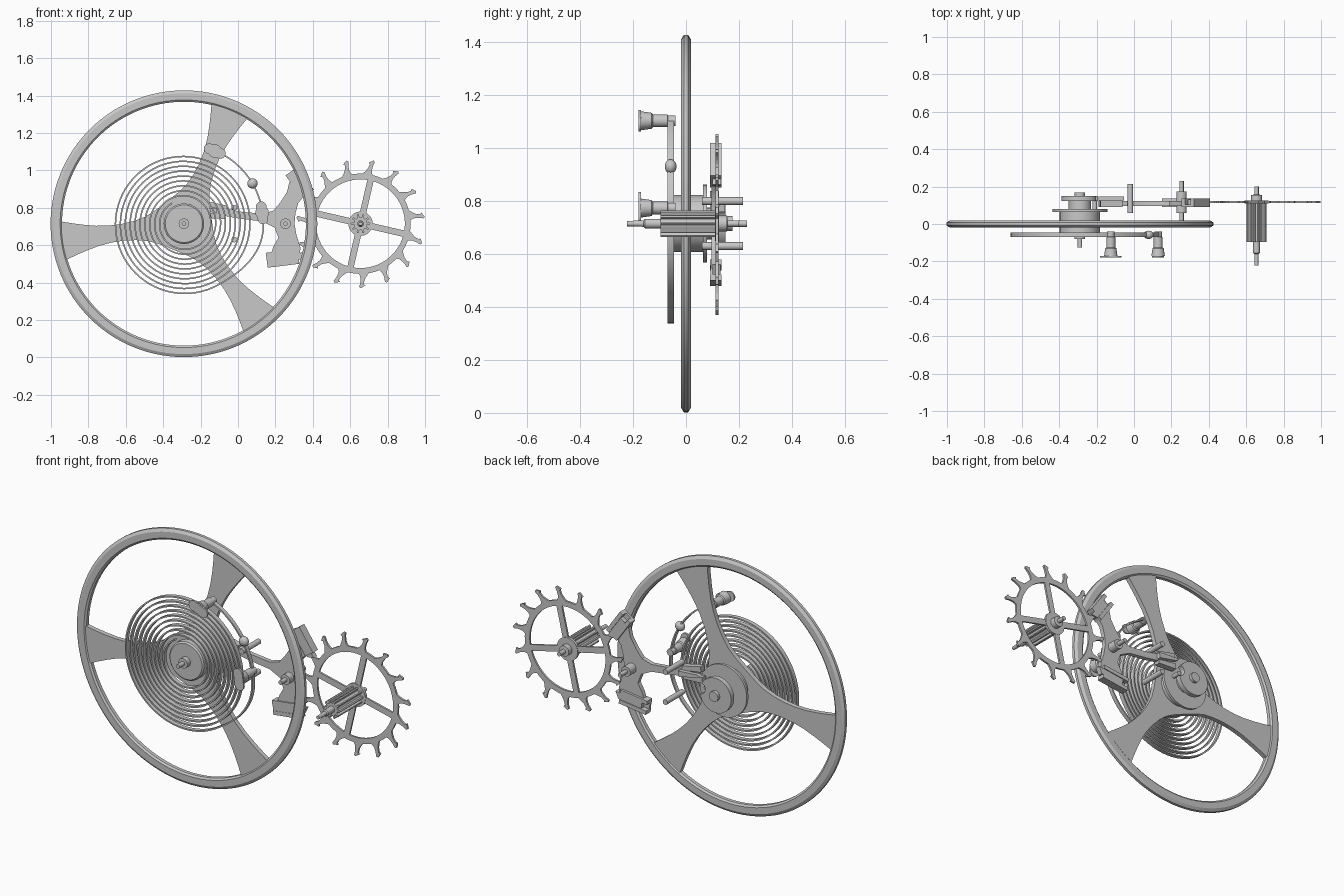
import bpy, bmesh, math
from math import cos, sin, radians, pi

if "Cube" in bpy.data.objects:
    bpy.data.objects.remove(bpy.data.objects["Cube"])

steel = bpy.data.materials.new("steel_grey")
steel.diffuse_color = (0.58, 0.58, 0.58, 1)
steel.use_nodes = True
steel.node_tree.nodes["Principled BSDF"].inputs["Base Color"].default_value = steel.diffuse_color

BX, CZ = -0.289, 0.715      # balance axis; all three axes share one height
FX, EX = 0.254, 0.655       # fork axis, escape wheel axis


def finish(name, bm, smooth=True):
    bmesh.ops.recalc_face_normals(bm, faces=bm.faces)
    me = bpy.data.meshes.new(name)
    bm.to_mesh(me)
    bm.free()
    me.materials.append(steel)
    ob = bpy.data.objects.new(name, me)
    bpy.context.collection.objects.link(ob)
    if smooth:
        bpy.ops.object.select_all(action='DESELECT')
        ob.select_set(True)
        bpy.context.view_layer.objects.active = ob
        bpy.ops.object.shade_smooth_by_angle(angle=radians(30))
    return ob


def lathe(name, x, z, prof, n=48, closed=False):
    """Turn (radius, y) points about an axis along y."""
    bm = bmesh.new()
    rings = [[bm.verts.new((x + r * cos(2 * pi * i / n), y, z + r * sin(2 * pi * i / n)))
              for i in range(n)] for r, y in prof]
    pairs = list(zip(rings, rings[1:]))
    if closed:
        pairs.append((rings[-1], rings[0]))
    else:
        bm.faces.new(rings[0])
        bm.faces.new(rings[-1])
    for a, b in pairs:
        for i in range(n):
            j = (i + 1) % n
            bm.faces.new((a[i], a[j], b[j], b[i]))
    return finish(name, bm)


def rod(name, x, z, r, y0, y1, n=24):
    return lathe(name, x, z, [(r, y0), (r, y1)], n)


def add_prism(bm, pts, y0, y1):
    a = [bm.verts.new((x, y0, z)) for x, z in pts]
    b = [bm.verts.new((x, y1, z)) for x, z in pts]
    bm.faces.new(a)
    bm.faces.new(b[::-1])
    for i in range(len(pts)):
        j = (i + 1) % len(pts)
        bm.faces.new((a[i], a[j], b[j], b[i]))


def prism(name, pts, y0, y1, smooth=True):
    bm = bmesh.new()
    add_prism(bm, pts, y0, y1)
    return finish(name, bm, smooth)


def place(pts, x, z, deg):
    """Rotate outline points and move them to (x, z)."""
    c, s = cos(radians(deg)), sin(radians(deg))
    return [(x + u * c - v * s, z + u * s + v * c) for u, v in pts]


def bar(l, w):
    return [(-l / 2, -w / 2), (l / 2, -w / 2), (l / 2, w / 2), (-l / 2, w / 2)]


def polar(x, z, r, deg):
    return x + r * cos(radians(deg)), z + r * sin(radians(deg))


# Balance wheel: bevelled rim with a small inner lip
lathe("balance_rim", BX, CZ, [(0.652, -0.010), (0.662, -0.018), (0.697, -0.018), (0.713, -0.008),
      (0.713, 0.008), (0.697, 0.018), (0.662, 0.018), (0.652, 0.010)], 128, True)

# Three flared spokes as one plate
edge = [(0.12, 0.104), (0.15, 0.088), (0.2, 0.066), (0.26, 0.052), (0.33, 0.045), (0.4, 0.046),
        (0.47, 0.055), (0.54, 0.071), (0.6, 0.088), (0.664, 0.108)]
spokes = []
for a in (68, 188, 308):
    spokes += place([(r, -w) for r, w in edge] + [(r, w) for r, w in edge[::-1]], BX, CZ, a)
prism("balance_spokes", spokes, -0.013, 0.013)

# Balance hub, flange and staff
lathe("balance_hub", BX, CZ, [(0.1, -0.052), (0.108, -0.045), (0.108, 0.065), (0.147, 0.065),
      (0.147, 0.08), (0.05, 0.08), (0.05, 0.1)])
lathe("balance_staff", BX, CZ, [(0.012, -0.125), (0.012, -0.08), (0.028, -0.08), (0.028, 0.168),
      (0.012, 0.168)], 24)

# Roller disc with a crescent notch facing the fork, and its impulse pin
roller = [polar(BX, CZ, 0.098, 10 + d) for d in range(20, 341, 8)]
roller += [polar(BX + 0.098 * cos(radians(10)), CZ + 0.098 * sin(radians(10)), 0.033, d)
           for d in range(270, 109, -20)]
prism("roller", roller, 0.122, 0.15)
rod("roller_step", BX, CZ, 0.06, 0.08, 0.125, 32)
rod("impulse_pin", *polar(BX, CZ, 0.08, 10), 0.012, 0.08, 0.125, 16)

# Hairspring: spiral ribbon with a raised outer arc
path = []
START = -60 - 360 * 9.5
for i in range(int(360 * 9.5 / 5) + 1):
    th = START + 5 * i
    path.append((0.375 + 0.0262 * (th + 60) / 360, th))
for th in range(-55, 66, 5):
    t = min(1, (th + 60) / 55)
    path.append((0.375 + 0.05 * t * t * (3 - 2 * t), th))
bm = bmesh.new()
loops = []
for r, th in path:
    loops.append([bm.verts.new((p[0], y, p[1])) for p, y in
                  [(polar(BX, CZ, r + dr, th), y) for dr, y in
                   ((-0.004, -0.07), (0.004, -0.07), (0.004, -0.046), (-0.004, -0.046))]])
for a, b in zip(loops, loops[1:]):
    for k in range(4):
        m = (k + 1) % 4
        bm.faces.new((a[k], a[m], b[m], b[k]))
bm.faces.new(loops[0])
bm.faces.new(loops[-1])
finish("hairspring", bm)

# Bead on the outer arc
bx, bz = polar(BX, CZ, 0.425, 30.5)
lathe("spring_bead", bx, bz, [(0.027 * sin(radians(d)) + 0.0005, -0.058 - 0.022 * cos(radians(d)))
                              for d in range(0, 181, 15)], 24)

# Two studs holding the spring: tapered post with a pill-shaped head
for name, r, ang in (("spring_stud_upper", 0.422, 67), ("spring_stud_side", 0.422, 8)):
    x, z = polar(BX, CZ, r, ang)
    lathe(name, x, z, [(0.02, -0.04), (0.02, -0.068), (0.024, -0.07), (0.024, -0.125),
                       (0.03, -0.13), (0.036, -0.172)], 24)
    pill = [(0.033 + 0.028 * cos(radians(d)), 0.028 * sin(radians(d))) for d in range(-90, 91, 15)]
    pill += [(-u, -v) for u, v in pill]
    prism(name + "_head", place(pill, x, z, ang + 90), -0.18, -0.17)

# Banking pins
for s, z in (("upper", 0.80), ("lower", 0.63)):
    rod("banking_pin_" + s, -0.02, z, 0.015, 0.06, 0.215)

# Pallet fork: lever and curved anchor
fork = [(-0.09, 0.805), (0.01, 0.78), (0.13, 0.768), (0.19, 0.785), (0.227, 0.83), (0.262, 0.885),
        (0.275, 0.94), (0.34, 0.875), (0.35, 0.86), (0.322, 0.825), (0.307, 0.77), (0.302, 0.715),
        (0.313, 0.652), (0.334, 0.588), (0.33, 0.545), (0.17, 0.535), (0.19, 0.594),
        (0.216, 0.64), (0.195, 0.695), (0.13, 0.727), (0.01, 0.742), (-0.09, 0.76)]
prism("fork_body", fork, 0.097, 0.122)

# Fork horns and guard dart
horns = [(0.05, -0.036), (0.05, 0.036), (-0.07, 0.046), (-0.07, 0.014), (0, 0.014),
         (0, -0.014), (-0.07, -0.014), (-0.07, -0.046)]
prism("fork_horns", place(horns, -0.115, 0.783, -8), 0.09, 0.125, False)
prism("guard_dart", place([(0.06, -0.016), (0.06, 0.016), (-0.06, 0.008), (-0.075, 0),
                           (-0.06, -0.008)], -0.115, 0.783, -8), 0.125, 0.148, False)

# Slotted pallet blocks with their stones
for name, x, z, a, l in (("pallet_upper", 0.33, 0.935, -55, 0.15),
                         ("pallet_lower", 0.238, 0.53, 7, 0.17)):
    for s in (-1, 1):
        prism(name + "_jaw", place([(u, v + s * 0.029) for u, v in bar(l, 0.022)], x, z, a),
              0.09, 0.135, False)
    prism(name + "_floor", place(bar(l, 0.05), x, z, a), 0.092, 0.105, False)
    prism(name + "_stone", place([(-l * 0.3, -0.018), (l * 0.55, -0.018), (l * 0.68, 0.018),
                                  (-l * 0.3, 0.018)], x, z, a), 0.1, 0.13, False)

# Fork staff
lathe("fork_staff", FX, CZ, [(0.012, 0.015), (0.012, 0.06), (0.028, 0.06), (0.028, 0.175),
                             (0.012, 0.175), (0.012, 0.23)], 24)

# Escape wheel: ring, four spokes, fifteen hooked teeth
EY0, EY1 = 0.112, 0.123
lathe("escape_ring", EX, CZ, [(0.237, EY0), (0.268, EY0), (0.268, EY1), (0.237, EY1)], 90, True)
bm = bmesh.new()
for a in (77, 167):
    add_prism(bm, place(bar(0.48, 0.034), EX, CZ, a), EY0, EY1)
finish("escape_spokes", bm, False)
rod("escape_hub", EX, CZ, 0.065, EY0 - 0.002, EY1 + 0.002, 40)
tooth = [(0.255, 11), (0.268, 9.5), (0.283, 6.5), (0.3, 4.2), (0.323, 3), (0.33, 4.5),
         (0.345, 0.3), (0.338, -1.2), (0.315, -0.2), (0.295, 0), (0.28, -0.5), (0.268, -2), (0.255, -3)]
bm = bmesh.new()
for k in range(15):
    add_prism(bm, [polar(EX, CZ, r, d + 6 + 24 * k) for r, d in tooth], EY0, EY1)
finish("escape_teeth", bm, False)

# Escape pinion with ten leaves, and its staff
leaf = [(0.034, -14), (0.036, -8), (0.049, -7), (0.053, 0), (0.049, 7), (0.036, 8), (0.034, 14)]
prism("escape_pinion", [polar(EX, CZ, r, d + 36 * k) for k in range(10) for r, d in leaf],
      -0.097, 0.113)
lathe("escape_staff", EX, CZ, [(0.01, -0.222), (0.012, -0.16), (0.018, -0.155), (0.018, 0.1),
                               (0.03, 0.1), (0.03, 0.155), (0.012, 0.157), (0.012, 0.2)], 24)
